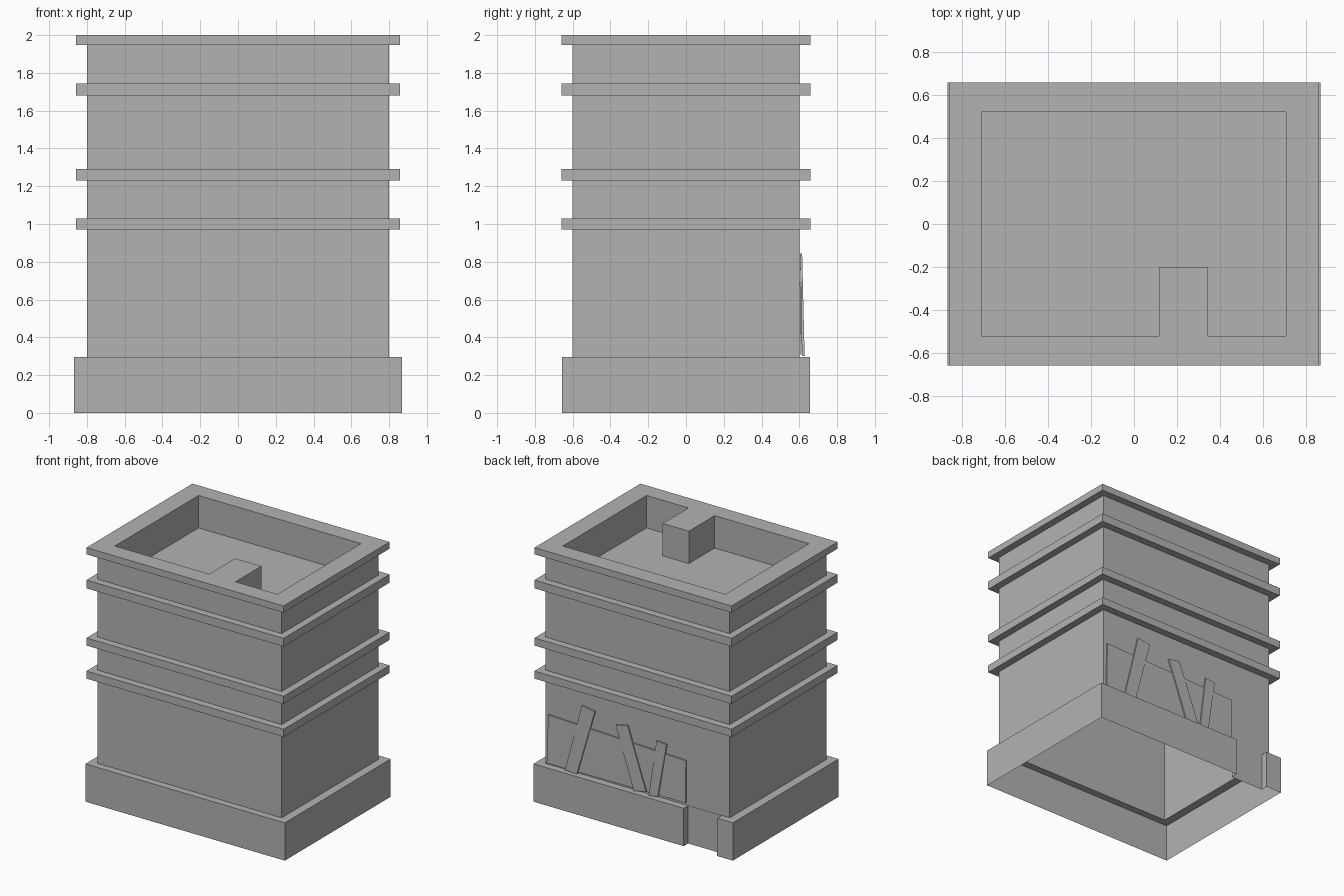
import bpy
import bmesh

cube = bpy.data.objects.get("Cube")
if cube:
    bpy.data.objects.remove(cube, do_unlink=True)

# One plain grey for everything
grey = bpy.data.materials.new("stone_grey")
grey.use_nodes = True
COLOUR = (0.45, 0.45, 0.45, 1.0)
grey.diffuse_color = COLOUR
grey.node_tree.nodes["Principled BSDF"].inputs["Base Color"].default_value = COLOUR


def finish(bm, name):
    bmesh.ops.recalc_face_normals(bm, faces=bm.faces)
    mesh = bpy.data.meshes.new(name)
    bm.to_mesh(mesh)
    bm.free()
    mesh.materials.append(grey)
    obj = bpy.data.objects.new(name, mesh)
    bpy.context.collection.objects.link(obj)
    return obj


def rect(w, d):
    return [(-w, -d), (w, -d), (w, d), (-w, d)]


def loop(bm, outline, z):
    return [bm.verts.new((x, y, z)) for x, y in outline]


def bridge(bm, a, b):
    n = len(a)
    for i in range(n):
        j = (i + 1) % n
        bm.faces.new((a[i], a[j], b[j], b[i]))


def fill_between(bm, outer, inner):
    """Flat face with a hole, from two closed loops of vertices."""
    edges = []
    for ring in (outer, inner):
        for a, b in zip(ring, ring[1:] + ring[:1]):
            edges.append(bm.edges.get((a, b)) or bm.edges.new((a, b)))
    bmesh.ops.triangle_fill(bm, use_beauty=True, edges=edges, normal=(0, 0, 1))


WALL = (0.80, 0.60)
BAND = (0.857, 0.658)
BASE = (0.867, 0.657)
BASE_TOP = 0.297

# Plinth: open underneath, with a doorway notch in the back
bm = bmesh.new()
bx, by = BASE
notch_y = WALL[1] + 0.002
plinth = [(-bx, -by), (bx, -by), (bx, by), (-0.44, by), (-0.44, notch_y),
          (-0.73, notch_y), (-0.73, by), (-bx, by)]
low, high = loop(bm, plinth, 0), loop(bm, plinth, BASE_TOP)
bridge(bm, low, high)
fill_between(bm, high, loop(bm, rect(*WALL), BASE_TOP))
finish(bm, "plinth")

# Walls with projecting bands, rising into the parapet and sunken roof
bm = bmesh.new()
ring = loop(bm, rect(*WALL), BASE_TOP)
for z0, z1 in ((0.97, 1.03), (1.23, 1.29), (1.68, 1.745), (1.947, 2.0)):
    steps = [(WALL, z0), (BAND, z0), (BAND, z1)]
    if z1 < 2:
        steps.append((WALL, z1))
    for size, z in steps:
        new = loop(bm, rect(*size), z)
        bridge(bm, ring, new)
        ring = new

# Roof well, stepping around the chimney block at the front
wx, wy = 0.707, 0.52
well = [(-wx, -wy), (0.115, -wy), (0.115, -0.2), (0.343, -0.2),
        (0.343, -wy), (wx, -wy), (wx, wy), (-wx, wy)]
lip, floor = loop(bm, well, 2.0), loop(bm, well, 1.745)
fill_between(bm, ring, lip)
bridge(bm, lip, floor)
bm.faces.new(floor)
finish(bm, "walls_and_roof")


def plank(name, corners, y_low, y_high, thick):
    """Leaning board on the back wall; corners are (x, z) pairs."""
    bm = bmesh.new()
    zs = [z for _, z in corners]
    z0, z1 = min(zs), max(zs)
    layers = []
    for offset in (0, thick):
        layers.append([bm.verts.new(
            (x, y_low + (y_high - y_low) * (z - z0) / (z1 - z0) + offset, z))
            for x, z in corners])
    bridge(bm, *layers)
    for layer in layers:
        bm.faces.new(layer)
    finish(bm, name)


# Boarded opening on the back
plank("board_panel", [(0.78, 0.31), (0.77, 0.69), (-0.427, 0.65), (-0.427, 0.32)],
      0.606, 0.602, 0.01)
plank("board_left", [(0.614, 0.305), (0.475, 0.843), (0.362, 0.826), (0.51, 0.30)],
      0.616, 0.603, 0.012)
plank("board_middle", [(0.015, 0.30), (0.18, 0.772), (0.077, 0.792), (-0.09, 0.324)],
      0.616, 0.604, 0.012)
plank("board_right", [(-0.115, 0.30), (-0.175, 0.741), (-0.262, 0.733), (-0.193, 0.31)],
      0.616, 0.605, 0.012)
